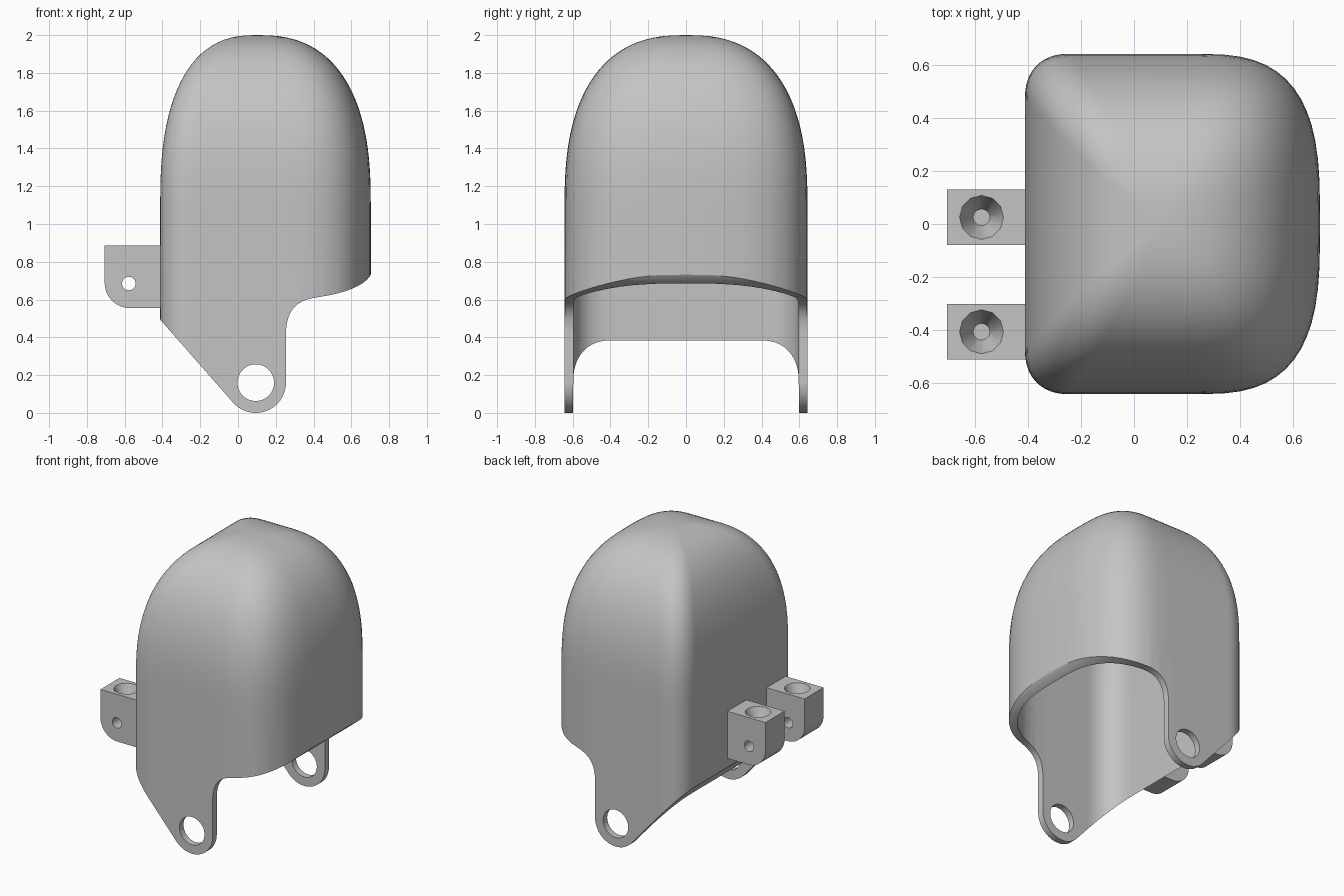
import bpy, bmesh, math
from mathutils import Vector, Matrix
from mathutils.geometry import interpolate_bezier

if "Cube" in bpy.data.objects:
    bpy.data.objects.remove(bpy.data.objects["Cube"], do_unlink=True)

grey = bpy.data.materials.new("light_grey")
grey.use_nodes = True
colour = (0.55, 0.55, 0.55, 1)
grey.diffuse_color = colour
grey.node_tree.nodes["Principled BSDF"].inputs["Base Color"].default_value = colour


def finish(bm, name):
    bmesh.ops.recalc_face_normals(bm, faces=bm.faces)
    mesh = bpy.data.meshes.new(name)
    bm.to_mesh(mesh)
    bm.free()
    mesh.materials.append(grey)
    obj = bpy.data.objects.new(name, mesh)
    bpy.context.collection.objects.link(obj)
    return obj


def quarter(power, steps=14):
    """Quarter superellipse from (1, 0) to (0, 1)."""
    angles = [math.pi / 2 * i / steps for i in range(steps + 1)]
    return [(max(math.cos(a), 0) ** (2 / power), math.sin(a) ** (2 / power)) for a in angles]


def section(left, right, half, r_left, rx_right, ry_right):
    """Rounded outline about the origin: tight rear corners, full front corners."""
    side = [(right - rx_right * (1 - c), half - ry_right * (1 - s)) for c, s in quarter(3.0)]
    side += [(-left + r_left * (1 - c), half - r_left * (1 - s))
             for c, s in reversed(quarter(2.3))]
    return side + [(x, -y) for x, y in reversed(side)]


def dome(name, shape, z_bottom, z_spring, z_top, x_centre=0.1):
    """Straight walls that close into a four-sided vault, softer towards the tip."""
    bm = bmesh.new()
    levels = [(z_bottom, 1)]
    levels += [(z_spring + (z_top - z_spring) * t, s) for s, t in quarter(2.5, 24)[:-1]]
    left, right, half, r_left, rx, ry = shape
    rings = []
    for z, s in levels:
        outline = section(left, right, half, r_left + 0.1 * (1 - s), rx, ry)
        rings.append([bm.verts.new((x_centre + x * s, y * s, z)) for x, y in outline])
    n = len(rings[0])
    for low, high in zip(rings, rings[1:]):
        for i in range(n):
            j = (i + 1) % n
            bm.faces.new((low[i], low[j], high[j], high[i]))
    bm.faces.new(rings[0])
    tip = bm.verts.new((x_centre, 0, z_top))
    for i in range(n):
        bm.faces.new((rings[-1][i], rings[-1][(i + 1) % n], tip))
    return finish(bm, name)


def prism(name, outline, y0, y1):
    """Extrude an x-z outline along y."""
    bm = bmesh.new()
    face = bm.faces.new([bm.verts.new((x, y0, z)) for x, z in outline])
    made = bmesh.ops.extrude_face_region(bm, geom=[face])["geom"]
    bmesh.ops.translate(bm, vec=(0, y1 - y0, 0),
                        verts=[v for v in made if isinstance(v, bmesh.types.BMVert)])
    return finish(bm, name)


def arc(cx, cz, r, start, end, steps):
    angles = [math.radians(start + (end - start) * i / steps) for i in range(steps + 1)]
    return [(cx + r * math.cos(a), cz + r * math.sin(a)) for a in angles]


def cut(obj, cutter):
    cutter.hide_render = True
    mod = obj.modifiers.new("cut", "BOOLEAN")
    mod.operation, mod.solver, mod.object = "DIFFERENCE", "EXACT", cutter
    bpy.ops.object.select_all(action="DESELECT")
    bpy.context.view_layer.objects.active = obj
    obj.select_set(True)
    bpy.ops.object.modifier_apply(modifier=mod.name)
    bpy.data.objects.remove(cutter, do_unlink=True)


def smooth(obj):
    bpy.ops.object.select_all(action="DESELECT")
    bpy.context.view_layer.objects.active = obj
    obj.select_set(True)
    bpy.ops.object.shade_smooth_by_angle(angle=math.radians(30))
    obj.modifiers.new("normals", "WEIGHTED_NORMAL").keep_sharp = True


def bezier(a, b, c, d):
    return [(p.x, p.y) for p in interpolate_bezier(*(Vector(q) for q in (a, b, c, d)), 14)]


# Hollow cover; the front corners run almost to the middle so the front wall bows
cover = dome("cover_shell", (0.512, 0.603, 0.643, 0.17, 0.48, 0.63), -0.2, 1.1, 2.0)
cut(cover, dome("cavity", (0.415, 0.557, 0.598, 0.20, 0.45, 0.585), -0.5, 1.1, 1.95))

# Lower edge: sloping rear, rounded pivot lugs, swept front opening
lug = (0.094, 0.16)
edge = [(-0.6, 0.708)]
edge += arc(*lug, 0.16, 222, 360, 20)
edge += bezier((0.254, 0.43), (0.26, 0.56), (0.325, 0.60), (0.425, 0.613))
edge += bezier((0.425, 0.613), (0.54, 0.63), (0.67, 0.665), (0.705, 0.735))[1:]
edge += [(0.9, 0.78), (0.9, -0.6), (-0.6, -0.6)]
cut(cover, prism("lower_trim", edge, -1, 1))
cut(cover, prism("lug_hole", arc(*lug, 0.097, 0, 352.5, 47), -1, 1))
smooth(cover)

# Two mounting tabs, each with a cross hole and a countersunk top hole
tab_outline = [(-0.38, 0.885), (-0.706, 0.885)]
tab_outline += arc(-0.573, 0.688, 0.133, 180, 270, 10)
tab_outline += [(-0.41, 0.555), (-0.38, 0.555)]
for name, y0, y1 in (("rear_tab", -0.08, 0.13), ("front_tab", -0.512, -0.302)):
    tab = prism(name, tab_outline, y0, y1)
    cut(tab, prism("cross_hole", arc(-0.578, 0.685, 0.036, 0, 345, 23), y0 - 0.1, y1 + 0.1))
    bm = bmesh.new()
    bmesh.ops.create_cone(bm, cap_ends=True, segments=12, radius1=0.032, radius2=0.0887,
                          depth=0.15, matrix=Matrix.Translation((-0.576, (y0 + y1) / 2, 0.825)))
    cut(tab, finish(bm, "countersink"))
    smooth(tab)
